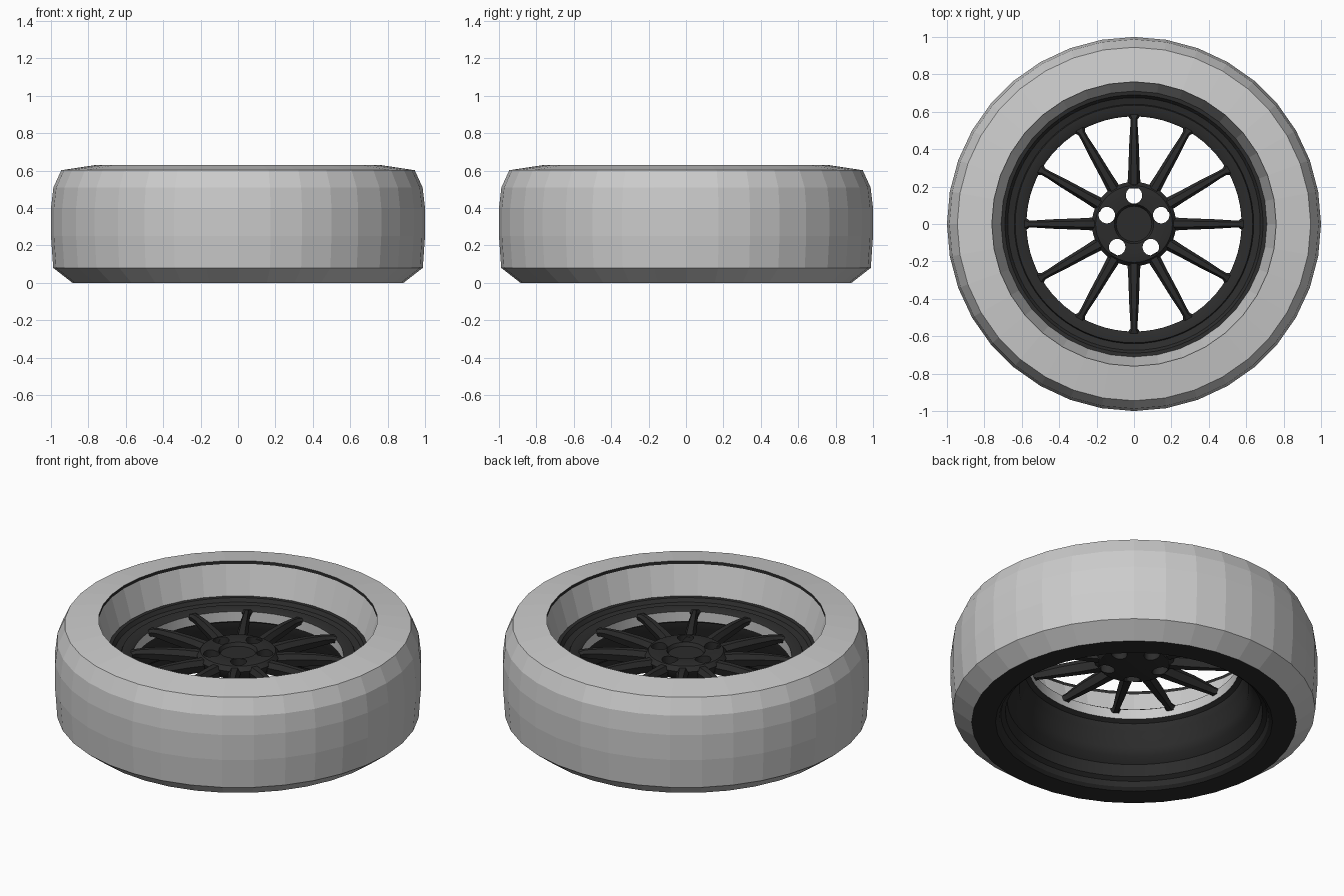
import bpy, bmesh
from math import sin, cos, pi, radians
from mathutils import Matrix, Vector

if "Cube" in bpy.data.objects:
    bpy.data.objects.remove(bpy.data.objects["Cube"])

black = bpy.data.materials.new("black_metal")
black.diffuse_color = (0.025, 0.025, 0.025, 1)
black.use_nodes = True
black.node_tree.nodes["Principled BSDF"].inputs["Base Color"].default_value = black.diffuse_color


def finish(name, bm, mat=None, smooth=False):
    me = bpy.data.meshes.new(name)
    bm.to_mesh(me)
    bm.free()
    ob = bpy.data.objects.new(name, me)
    bpy.context.collection.objects.link(ob)
    if mat:
        me.materials.append(mat)
    if smooth:
        bpy.ops.object.select_all(action='DESELECT')
        ob.select_set(True)
        bpy.context.view_layer.objects.active = ob
        bpy.ops.object.shade_smooth_by_angle(angle=radians(32))
    return ob


def lathe(name, profile, n, mat=None, smooth=False):
    """Revolve (radius, z) points about z; radius 0 closes to a pole."""
    bm = bmesh.new()
    rings = []
    for r, z in profile:
        if r == 0:
            rings.append([bm.verts.new((0, 0, z))] * n)
        else:
            rings.append([bm.verts.new((r * cos(2 * pi * i / n), r * sin(2 * pi * i / n), z))
                          for i in range(n)])
    for a, b in zip(rings, rings[1:]):
        for i in range(n):
            j = (i + 1) % n
            bm.faces.new(list(dict.fromkeys((a[i], a[j], b[j], b[i]))))
    return finish(name, bm, mat, smooth)


# Tyre: faceted tread, sidewall and sloped inner wall
lathe("tire", [(0.885, 0), (0.988, 0.08), (1.0, 0.25), (1.0, 0.40), (0.987, 0.51),
               (0.945, 0.602), (0.76, 0.63)], 36)
lathe("tire_inner_wall", [(0.76, 0.612), (0.71, 0.44)], 36)

# Thin black bead at the mouth and black sidewall underneath
lathe("tire_bead", [(0.76, 0.63), (0.76, 0.612)], 36, black)
lathe("back_sidewall", [(0.755, 0), (0.885, 0)], 36, black)

# Rim face with a stepped lip
lathe("rim_face", [(0.712, 0.442), (0.69, 0.44), (0.675, 0.42), (0.64, 0.41), (0.635, 0.422),
                   (0.59, 0.42), (0.575, 0.41)], 72, black, True)
lathe("rim_band", [(0.575, 0.41), (0.575, 0.35)], 72, None, True)

# Barrel, widening in steps towards the back
lathe("rim_barrel", [(0.575, 0.35), (0.60, 0.335), (0.605, 0.29), (0.62, 0.26), (0.625, 0.20),
                     (0.65, 0.16), (0.69, 0.13), (0.70, 0.06), (0.725, 0.045),
                     (0.735, 0.015), (0.755, 0)], 72, black, True)

# Hub with a recessed middle and five bolt holes
hub = lathe("hub", [(0, 0.345), (0.11, 0.345), (0.19, 0.36), (0.215, 0.385), (0.225, 0.42),
                    (0.205, 0.445), (0.16, 0.452), (0.105, 0.445), (0.095, 0.425), (0, 0.425)],
            60, black)
bm = bmesh.new()
for k in range(5):
    a = pi / 2 + k * 2 * pi / 5
    bmesh.ops.create_cone(bm, cap_ends=True, segments=24, radius1=0.044, radius2=0.044, depth=0.5,
                          matrix=Matrix.Translation((0.153 * cos(a), 0.153 * sin(a), 0.4)))
cutter = finish("bolt_hole_cutter", bm)
cutter.hide_render = True
cut = hub.modifiers.new("bolt_holes", 'BOOLEAN')
cut.operation = 'DIFFERENCE'
cut.solver = 'EXACT'
cut.object = cutter
bpy.ops.object.select_all(action='DESELECT')
hub.select_set(True)
bpy.context.view_layer.objects.active = hub
bpy.ops.object.modifier_apply(modifier=cut.name)
bpy.ops.object.shade_smooth_by_angle(angle=radians(32))
bpy.data.objects.remove(cutter)

# Twelve tapered spokes: (radius, half width, bottom z, top z), flared at the rim
stations = [(0.19, 0.036, 0.365, 0.435), (0.30, 0.030, 0.368, 0.442), (0.42, 0.026, 0.374, 0.442),
            (0.52, 0.020, 0.38, 0.434), (0.56, 0.020, 0.382, 0.426), (0.585, 0.038, 0.384, 0.418)]
bm = bmesh.new()
for k in range(12):
    turn = Matrix.Rotation(k * pi / 6, 3, 'Z')
    rings = []
    for r, w, lo, hi in stations:
        mid = lo + 0.6 * (hi - lo)
        section = [(-0.6 * w, lo), (0.6 * w, lo), (w, mid), (0.5 * w, hi), (-0.5 * w, hi), (-w, mid)]
        rings.append([bm.verts.new(turn @ Vector((r, y, z))) for y, z in section])
    for a, b in zip(rings, rings[1:]):
        for i in range(6):
            j = (i + 1) % 6
            bm.faces.new((a[i], b[i], b[j], a[j]))
    bm.faces.new(rings[0])
    bm.faces.new(rings[-1][::-1])
bmesh.ops.recalc_face_normals(bm, faces=bm.faces)
finish("spokes", bm, black, True)
